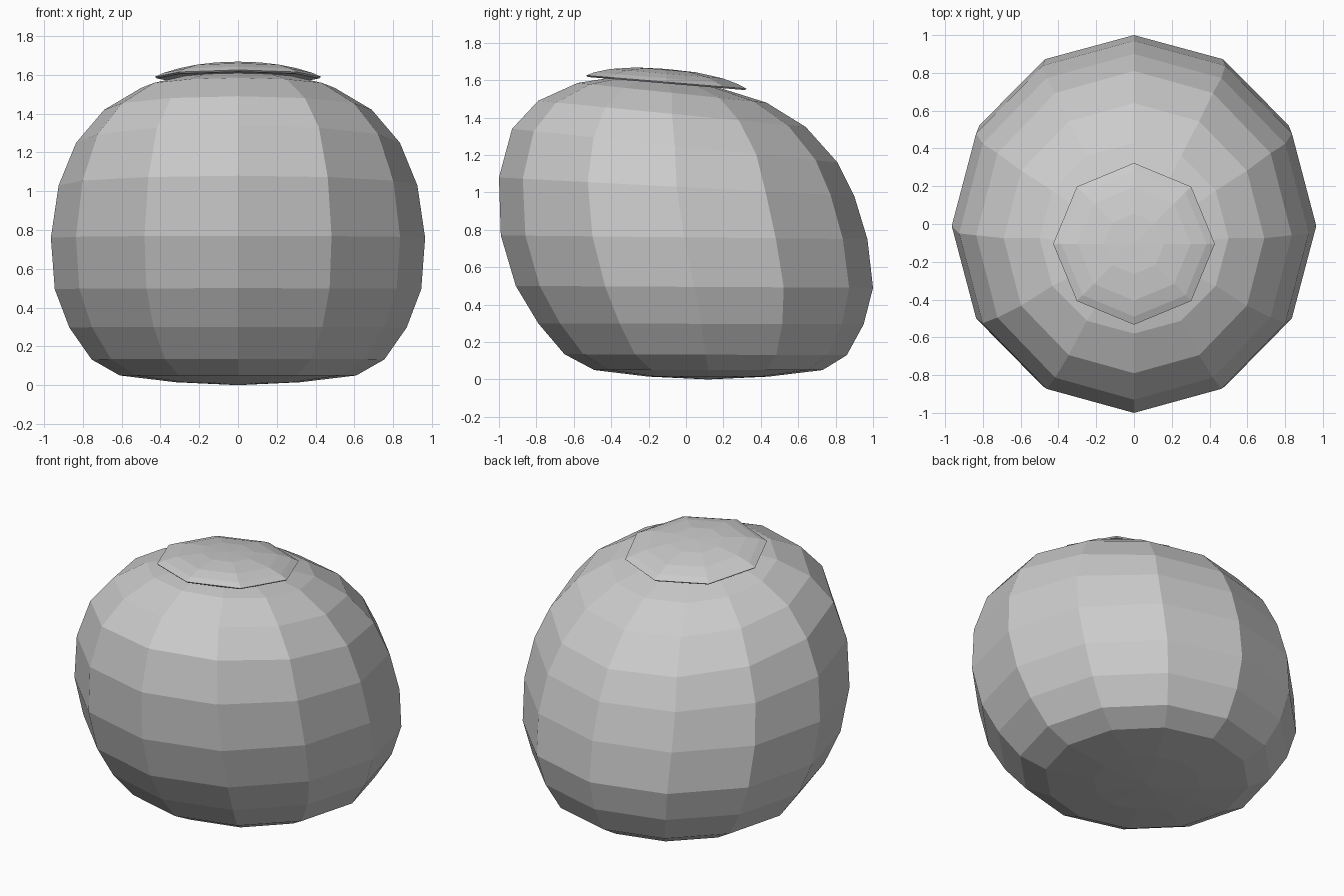
import bpy, bmesh, math

if "Cube" in bpy.data.objects:
    bpy.data.objects.remove(bpy.data.objects["Cube"])


def lathe(name, rings, sides, bottom, top):
    """Skin stacked tilted rings (radius, y_front, y_back, z_front, z_back) between two poles."""
    bm = bmesh.new()
    loops = []
    for r, y0, y1, z0, z1 in rings:
        loop = []
        for i in range(sides):
            a = 2 * math.pi * i / sides
            t = (math.sin(a) + 1) / 2
            loop.append(bm.verts.new((r * math.cos(a), y0 + (y1 - y0) * t, z0 + (z1 - z0) * t)))
        loops.append(loop)
    for lo, hi in zip(loops, loops[1:]):
        for i in range(sides):
            j = (i + 1) % sides
            bm.faces.new((lo[i], lo[j], hi[j], hi[i]))
    for loop, pole in ((loops[0], bottom), (loops[-1], top)):
        p = bm.verts.new(pole)
        for i in range(sides):
            bm.faces.new((loop[i], loop[(i + 1) % sides], p))
    bmesh.ops.recalc_face_normals(bm, faces=bm.faces)
    me = bpy.data.meshes.new(name)
    bm.to_mesh(me)
    bm.free()
    ob = bpy.data.objects.new(name, me)
    bpy.context.collection.objects.link(ob)
    return ob


# Leaning twelve-sided body, rings from the base upward
body = [
    (0.32, -0.20, 0.44, 0.015, 0.015),
    (0.61, -0.49, 0.73, 0.05, 0.05),
    (0.755, -0.65, 0.86, 0.135, 0.13),
    (0.87, -0.79, 0.95, 0.30, 0.295),
    (0.945, -0.91, 1.00, 0.50, 0.49),
    (0.965, -0.99, 0.97, 0.77, 0.75),
    (0.925, -1.00, 0.90, 1.08, 0.98),
    (0.835, -0.93, 0.81, 1.34, 1.16),
    (0.69, -0.79, 0.64, 1.49, 1.35),
    (0.50, -0.58, 0.43, 1.585, 1.48),
    (0.26, -0.36, 0.16, 1.62, 1.565),
]
lathe("body", body, 12, (0, 0.12, 0.0), (0, -0.11, 1.61))

# Thin eight-sided domed lid tilted toward the back
profile = [(0.42, -0.008), (0.428, 0.0), (0.385, 0.02), (0.30, 0.045), (0.16, 0.065)]
CY, CZ, SLOPE = -0.105, 1.59, 0.083
lid = [(r, CY - r, CY + r, CZ + h + SLOPE * r, CZ + h - SLOPE * r) for r, h in profile]
lathe("lid", lid, 8, (0, CY, CZ - 0.008), (0, CY, CZ + 0.07))
